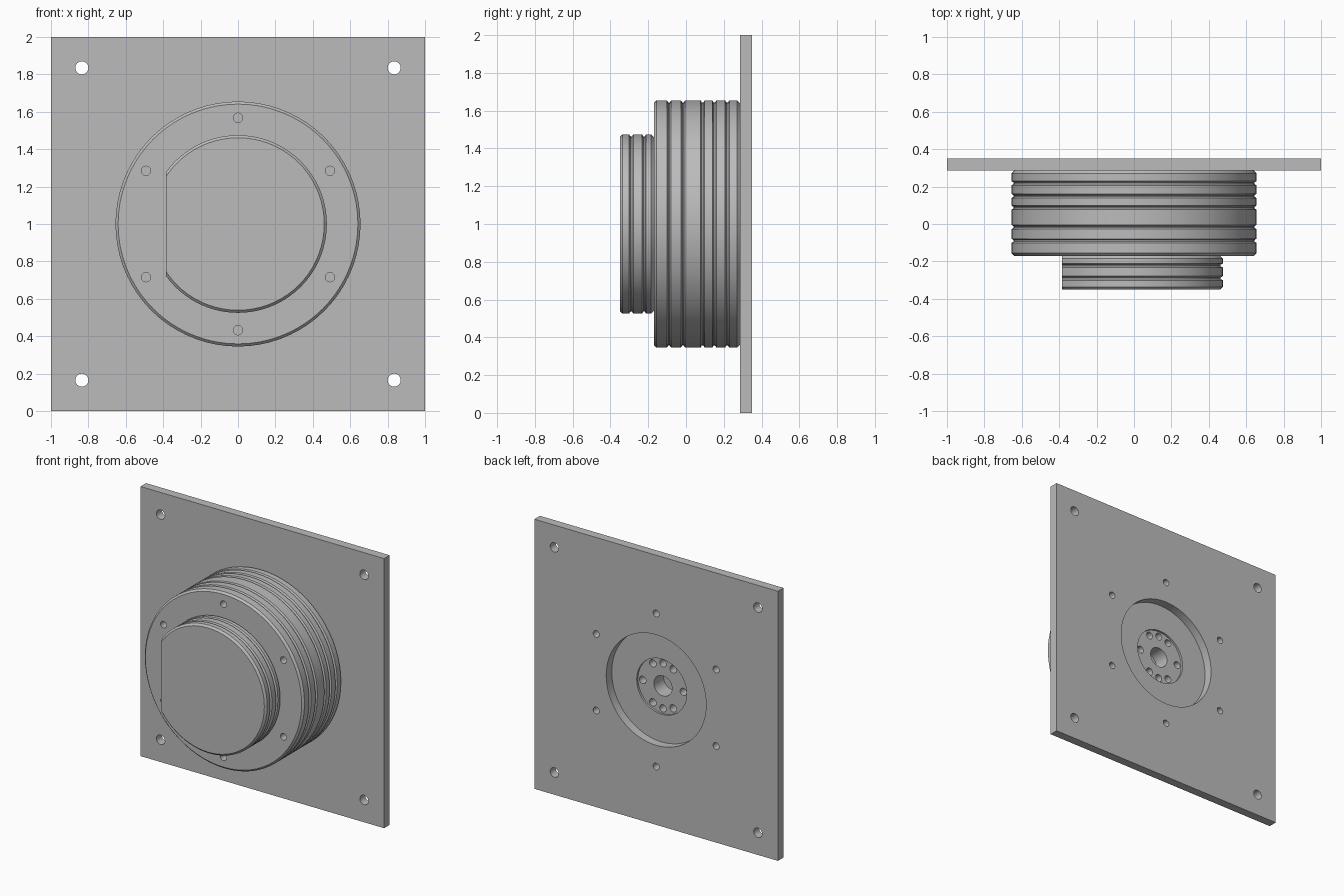
import bpy, bmesh
from math import cos, sin, pi, radians
from mathutils import Matrix, Vector

cube = bpy.data.objects.get("Cube")
if cube:
    bpy.data.objects.remove(cube, do_unlink=True)

grey = bpy.data.materials.new("machined grey")
grey.use_nodes = True
colour = (0.5, 0.5, 0.5, 1)
grey.diffuse_color = colour
grey.node_tree.nodes["Principled BSDF"].inputs["Base Color"].default_value = colour

SEG = 72
CZ = 1.0                      # height of the turning axis
BACK, SEAT, SHOULDER, NOSE = 0.35, 0.285, -0.17, -0.35


def make(name, bm):
    bmesh.ops.recalc_face_normals(bm, faces=bm.faces)
    mesh = bpy.data.meshes.new(name)
    bm.to_mesh(mesh)
    bm.free()
    obj = bpy.data.objects.new(name, mesh)
    bpy.context.collection.objects.link(obj)
    mesh.materials.append(grey)
    return obj


def box(name, lo, hi):
    lo, hi = Vector(lo), Vector(hi)
    bm = bmesh.new()
    bmesh.ops.create_cube(bm, size=1)
    for v in bm.verts:
        v.co = (lo + hi) / 2 + v.co * (hi - lo)
    return make(name, bm)


def lathe(name, profile):
    """Revolve (radius, y) points about the axis and cap both ends."""
    bm = bmesh.new()
    rings = [[bm.verts.new((r * cos(2 * pi * i / SEG), y, CZ + r * sin(2 * pi * i / SEG)))
              for i in range(SEG)] for r, y in profile]
    for a, b in zip(rings, rings[1:]):
        for i in range(SEG):
            j = (i + 1) % SEG
            bm.faces.new((a[i], a[j], b[j], b[i]))
    bm.faces.new(rings[0])
    bm.faces.new(rings[-1])
    return make(name, bm)


def grooved(radius, front, back, grooves, chamfer=0.014, half=0.011, depth=0.012):
    pts = [(radius - chamfer, front), (radius, front + chamfer)]
    for g in grooves:
        pts += [(radius, g - half), (radius - depth, g - half / 3),
                (radius - depth, g + half / 3), (radius, g + half)]
    return pts + [(radius, back - chamfer), (radius - chamfer, back)]


def drill(target, holes):
    """Cut round holes given as (x, z from axis, radius, y from, y to)."""
    for x, z, r, y0, y1 in holes:
        bm = bmesh.new()
        place = Matrix.Translation((x, (y0 + y1) / 2, CZ + z)) @ Matrix.Rotation(pi / 2, 4, 'X')
        bmesh.ops.create_cone(bm, cap_ends=True, segments=SEG if r > 0.1 else 24,
                              radius1=r, radius2=r, depth=y1 - y0, matrix=place)
        cut(target, make("hole_cutter", bm))


def cut(target, cutter):
    cutter.hide_render = True
    mod = target.modifiers.new("cut", 'BOOLEAN')
    mod.operation, mod.solver, mod.object = 'DIFFERENCE', 'EXACT', cutter
    bpy.context.view_layer.objects.active = target
    bpy.ops.object.modifier_apply(modifier=mod.name)
    bpy.data.objects.remove(cutter, do_unlink=True)


def circle(radius, angles):
    return [(radius * cos(radians(a)), radius * sin(radians(a))) for a in angles]


bolts = circle(0.568, range(30, 390, 60))

# Square mounting plate with an open centre, bolt circle and corner holes
plate = box("mounting_plate", (-1, SEAT, 0), (1, BACK, 2))
through = (SEAT - 0.05, BACK + 0.05)
drill(plate, [(0, 0, 0.41, *through)])
drill(plate, [(x, z, 0.025, *through) for x, z in bolts])
drill(plate, [(x, z, 0.035, *through) for x in (-0.835, 0.835) for z in (-0.835, 0.835)])

# Large grooved drum with blind bolt holes in its front face
drum = lathe("grooved_drum", grooved(0.655, SHOULDER, SEAT, (-0.09, -0.016, 0.088, 0.15, 0.218)))
drill(drum, [(x, z, 0.025, SHOULDER - 0.05, SHOULDER + 0.06) for x, z in bolts])

# Rear recess with its ring of holes and central bore
drill(drum, [(0, 0, 0.205, SEAT - 0.015, SEAT + 0.05)])
ring = circle(0.167, (0, 60, 90, 120, 180, 240, 270, 300))
drill(drum, [(x, z, 0.027, SEAT - 0.09, SEAT + 0.05) for x, z in ring])
drill(drum, [(0, 0, 0.075, SEAT - 0.13, SEAT + 0.05)])

# Smaller grooved nose with one flat side
nose = lathe("flat_sided_nose", grooved(0.475, NOSE, SHOULDER, (-0.29, -0.222)))
cut(nose, box("flat_cutter", (-0.7, -0.6, 0.3), (-0.385, 0.1, 1.7)))

# Smooth the round walls, keep machined edges sharp
for obj in (plate, drum, nose):
    bpy.ops.object.select_all(action='DESELECT')
    obj.select_set(True)
    bpy.context.view_layer.objects.active = obj
    bpy.ops.object.shade_smooth_by_angle(angle=radians(30))
